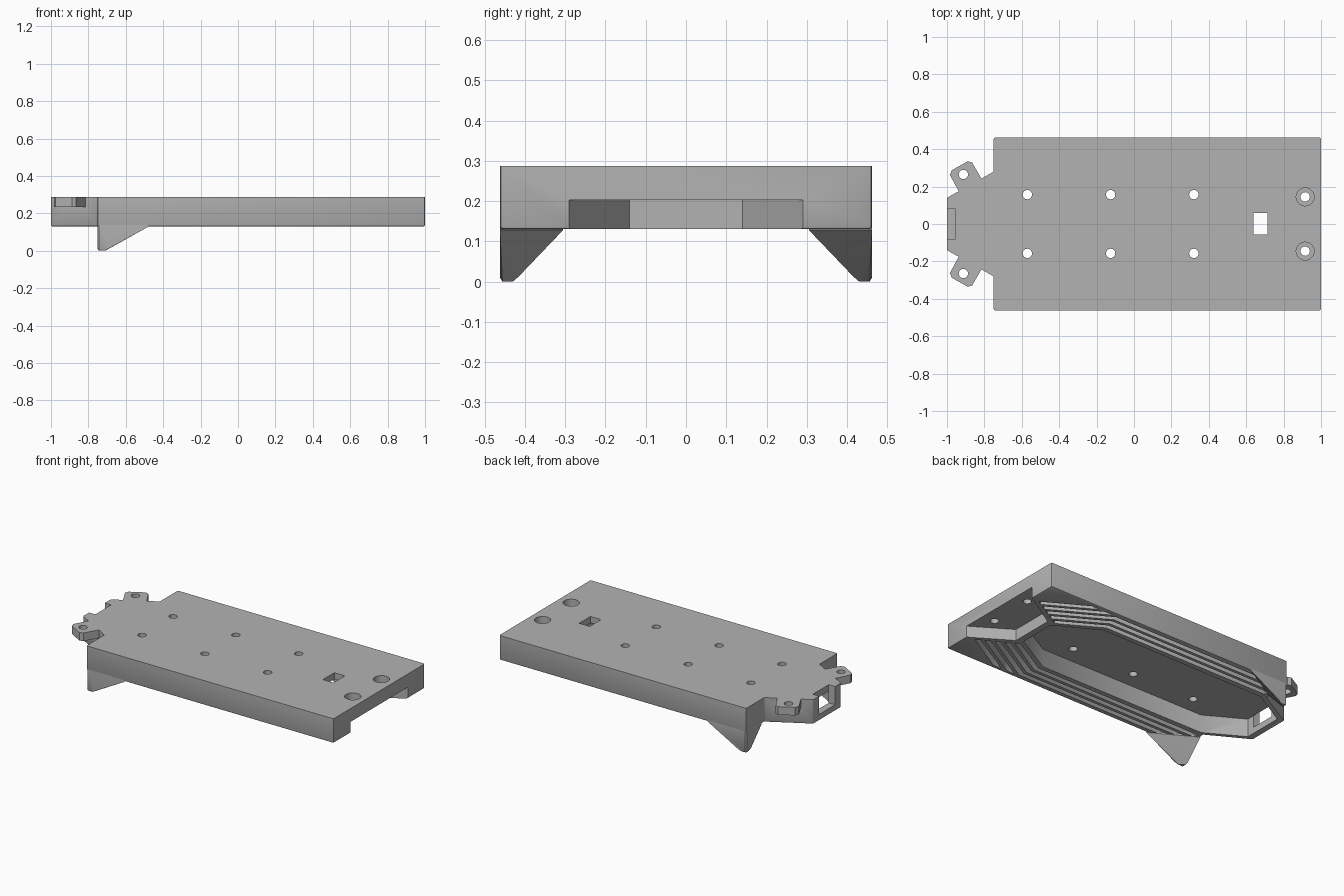
import bpy, bmesh, math
from mathutils import Vector

cube = bpy.data.objects.get("Cube")
if cube:
    bpy.data.objects.remove(cube)

TOP, RIM, CEIL = 0.287, 0.13, 0.245
SLOPE = 0.58                      # slanted sides run at about 30 degrees

grey = bpy.data.materials.new("plain_grey")
grey.use_nodes = True
grey.diffuse_color = (0.45, 0.45, 0.45, 1)
grey.node_tree.nodes["Principled BSDF"].inputs["Base Color"].default_value = (0.45, 0.45, 0.45, 1)


def make_object(name, bm):
    bmesh.ops.recalc_face_normals(bm, faces=bm.faces)
    mesh = bpy.data.meshes.new(name)
    bm.to_mesh(mesh)
    bm.free()
    mesh.materials.append(grey)
    ob = bpy.data.objects.new(name, mesh)
    bpy.context.collection.objects.link(ob)
    return ob


def add_prism(bm, pts, z0, z1):
    face = bm.faces.new([bm.verts.new((x, y, z0)) for x, y in pts])
    top = bmesh.ops.extrude_face_region(bm, geom=[face])["geom"]
    verts = [v for v in top if isinstance(v, bmesh.types.BMVert)]
    bmesh.ops.translate(bm, verts=verts, vec=(0, 0, z1 - z0))


def prisms(name, shapes):
    bm = bmesh.new()
    for pts, z0, z1 in shapes:
        add_prism(bm, pts, z0, z1)
    return make_object(name, bm)


def circle(x, y, r, n=24):
    return [(x + r * math.cos(2 * math.pi * i / n), y + r * math.sin(2 * math.pi * i / n)) for i in range(n)]


def rect(x0, x1, y0, y1):
    return [(x0, y0), (x1, y0), (x1, y1), (x0, y1)]


def both_sides(half):
    """Close a +y half outline with its mirror image."""
    return half + [(x, -y) for x, y in reversed(half)]


def flip(pts):
    return [(x, -y) for x, y in pts]


def combine(ob, tool, operation):
    mod = ob.modifiers.new("cut", "BOOLEAN")
    mod.operation, mod.solver, mod.object = operation, "EXACT", tool
    dg = bpy.context.evaluated_depsgraph_get()
    mesh = bpy.data.meshes.new_from_object(ob.evaluated_get(dg))
    ob.modifiers.clear()
    ob.data = mesh
    bpy.data.objects.remove(tool)


# Main tray block with a pointed nose, softened everywhere but the top rim
bm = bmesh.new()
add_prism(bm, both_sides([(1, 0.462), (-0.75, 0.462), (-0.75, 0.28), (-1, 0.14)]), RIM, TOP)
soft = [e for e in bm.edges if min(v.co.z for v in e.verts) < TOP - 0.01]
bmesh.ops.bevel(bm, geom=soft, offset=0.008, segments=2, affect="EDGES", profile=0.5)
tray = make_object("tray", bm)

# Angled mounting ears on the nose
ear = [(-0.79, 0.2), (-0.82, 0.25), (-0.865, 0.328), (-0.888, 0.336), (-0.975, 0.287),
       (-0.984, 0.262), (-0.94, 0.18), (-0.9, 0.12)]
combine(tray, prisms("ears", [(p, 0.235, TOP) for p in (ear, flip(ear))]), "UNION")

# Long underside cavity
cavity = both_sides([(0.72, 0.12), (0.45, 0.27), (-0.72, 0.265), (-0.955, 0.13)])
combine(tray, prisms("cavity", [(cavity, 0, CEIL)]), "DIFFERENCE")

# Flared recess under the +x end
recess = both_sides([(1.1, 0.14 + 0.34 * SLOPE * 1.08), (0.76, 0.14)])
combine(tray, prisms("end_recess", [(recess, 0, 0.202)]), "DIFFERENCE")


# Grooves between the ribs: straight along the side, then bent in to the recess
def groove_edge(a, wall=0.438):
    bend = 0.45 + (a - 0.27) * 0.268
    end = (a - 0.175 + SLOPE * (0.76 + bend)) / (2 * SLOPE)
    tip = (end, a - SLOPE * (end - bend))
    if a > wall:
        return [(bend + (a - wall) / SLOPE, wall), tip]
    return [(-0.72, a), (bend, a), tip]


grooves = []
for i in range(5):
    a = 0.30 + 0.05 * i
    pts = groove_edge(a) + groove_edge(a + 0.03)[::-1]
    grooves += [(pts, 0, 0.225), (flip(pts), 0, 0.225)]
combine(tray, prisms("grooves", grooves), "DIFFERENCE")

# Screw holes, switch opening and nose window
holes = [(rect(0.64, 0.715, -0.055, 0.06), 0, 1), (rect(-1.1, -0.955, -0.08, 0.08), 0.17, 1)]
for s in (1, -1):
    holes += [(circle(x, s * 0.157, 0.025), 0, 1) for x in (-0.57, -0.125, 0.32)]
    holes += [(circle(-0.912, s * 0.265, 0.025), 0, 1), (circle(0.915, s * 0.145, 0.025), 0, 0.26)]
combine(tray, prisms("holes", holes), "DIFFERENCE")
bores = [(circle(0.915, s * 0.145, 0.048, 32), 0.237, 1) for s in (1, -1)]
combine(tray, prisms("counterbores", bores), "DIFFERENCE")

# Tapered corner legs
legs = []
for side, s in (("left", 1), ("right", -1)):
    bm = bmesh.new()
    for x, y, z in [(-0.75, 0.454, 0.139), (-0.742, 0.462, 0.139), (-0.48, 0.462, 0.139), (-0.75, 0.305, 0.139),
                    (-0.75, 0.305, 0.128), (-0.48, 0.462, 0.128),
                    (-0.75, 0.454, 0.01), (-0.742, 0.462, 0.01), (-0.69, 0.462, 0.013), (-0.75, 0.415, 0.013),
                    (-0.744, 0.456, 0), (-0.71, 0.456, 0), (-0.744, 0.43, 0)]:
        bm.verts.new(Vector((x, s * y, z)))
    bmesh.ops.convex_hull(bm, input=bm.verts)
    legs.append(make_object("corner_leg_" + side, bm))

# Shading
for ob in [tray] + legs:
    bpy.ops.object.select_all(action="DESELECT")
    ob.select_set(True)
    bpy.context.view_layer.objects.active = ob
    bpy.ops.object.shade_smooth_by_angle(angle=math.radians(35))
